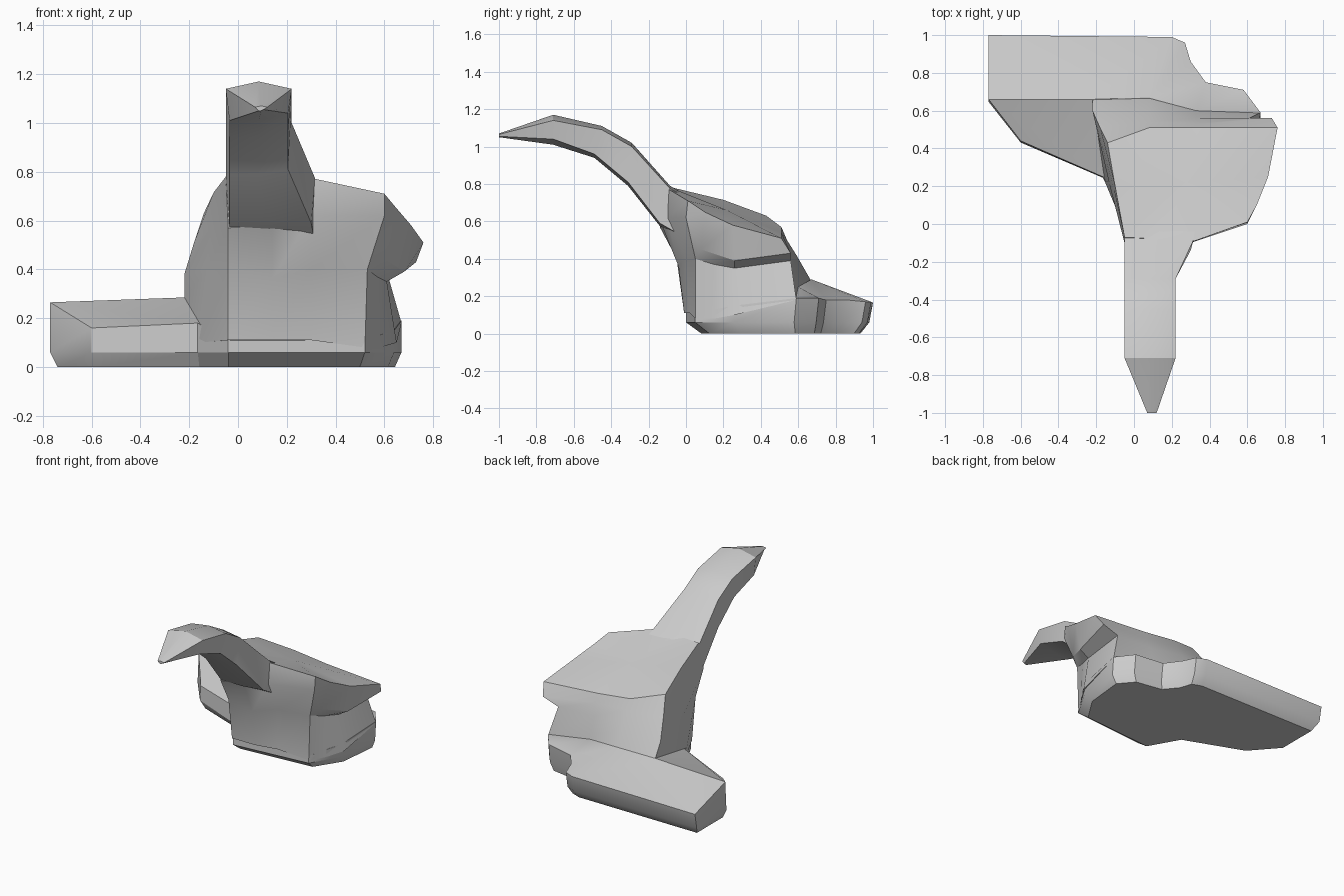
import bpy, bmesh
from math import radians


def finish(name, bm):
    # Consistent normals, smooth surface with sharp creases
    bmesh.ops.recalc_face_normals(bm, faces=bm.faces[:])
    for f in bm.faces:
        f.smooth = True
    for e in bm.edges:
        e.smooth = len(e.link_faces) == 2 and e.calc_face_angle(3.0) < radians(28)
    me = bpy.data.meshes.new(name)
    bm.to_mesh(me)
    bm.free()
    ob = bpy.data.objects.new(name, me)
    bpy.context.collection.objects.link(ob)
    return ob


def skin(bm, rings):
    # Bridge successive rings with quads, return the vertex rings
    vr = [[bm.verts.new(p) for p in r] for r in rings]
    n = len(rings[0])
    for a, b in zip(vr, vr[1:]):
        for i in range(n):
            j = (i + 1) % n
            bm.faces.new((a[i], a[j], b[j], b[i]))
    return vr


# Low foot slab: tapered plinth with a sloping top
top = [(-.77, .66, .265), (-.6, .44, .16), (-.165, .25, .18), (-.04, 0, .11),
       (.52, .05, .11), (.64, .26, .15), (.67, .59, .19), (.58, .71, .19),
       (.38, .75, .18), (.3, .86, .18), (.27, .96, .17), (.2, .99, .17), (-.77, 1, .165)]
mid = [(x, y * .98, .06) for x, y, z in top]
low = [(x * .96, .55 + (y - .55) * .85, 0) for x, y, z in top]
bm = bmesh.new()
rings = skin(bm, [low, mid, top])
bm.faces.new(rings[0])
v = rings[2] + [bm.verts.new(p) for p in [(-.22, .66, .285), (.08, .67, .29), (.33, .6, .25)]]
for face in [(0, 1, 2, 13), (2, 3, 4, 15, 14, 13), (4, 5, 6, 15), (15, 6, 7, 8),
             (14, 15, 8, 9), (14, 9, 10, 11), (13, 14, 11, 12), (0, 13, 12)]:
    bm.faces.new([v[i] for i in face])
finish("foot_slab", bm)

# Main rock: four rings from the foot up to the overhanging sloped top
base = [(-.04, -.01, .11), (.14, -.01, .11), (.3, .02, .11), (.52, .05, .08), (.58, .15, .08),
        (.65, .26, .1), (.67, .59, .18), (.33, .6, .25), (.08, .67, .28), (-.22, .66, .28),
        (-.165, .25, .1)]
waist = [(-.04, -.05, .4), (.14, -.04, .36), (.3, 0, .4), (.53, .05, .4), (.57, .15, .37),
         (.61, .26, .35), (.61, .56, .39), (.33, .56, .4), (.08, .59, .42), (-.22, .6, .38),
         (-.13, .21, .4)]
ledge = [(-.04, -.14, .57), (.14, -.13, .58), (.3, -.1, .62), (.6, 0, .62), (.59, .08, .45),
         (.68, .26, .39), (.73, .56, .43), (.34, .53, .48), (.08, .54, .5), (-.18, .51, .51),
         (-.11, .2, .57)]
crown = [(-.05, -.07, .78), (.14, -.08, .78), (.32, -.09, .77), (.6, .01, .71), (.65, .1, .65),
         (.71, .25, .58), (.76, .51, .51), (.34, .51, .54), (.08, .51, .57), (-.14, .43, .63),
         (-.1, .2, .715)]
bm = bmesh.new()
rings = skin(bm, [base, waist, ledge, crown])
bm.faces.new(rings[0])
peak = bm.verts.new((.28, .22, .66))
for a, b in zip(rings[3], rings[3][1:] + rings[3][:1]):
    bm.faces.new((a, b, peak))
finish("main_rock", bm)

# Neck: curved beam rising forward to a blunt point
# (top y, top z, bottom y, bottom z, left x, right x, ridge height)
stations = [(-1, 1.07, -1, 1.05, .07, .12, .005), (-.71, 1.17, -.71, 1.01, -.05, .22, .03),
            (-.45, 1.11, -.49, .94, -.05, .22, .02), (-.29, 1.02, -.31, .79, -.05, .22, .02),
            (-.085, .79, -.14, .575, -.05, .315, .015), (.04, .72, 0, .5, -.045, .33, .01)]
sections = []
for yt, zt, yb, zb, xl, xr, r in stations:
    xm = (xl + xr) / 2
    sections.append([(xl, yt, zt - r), (xm, yt, zt), (xr, yt, zt - r),
                     (xr - .015, yb, zb + r), (xm, yb, zb), (xl + .015, yb, zb)])
bm = bmesh.new()
rings = skin(bm, sections)
bm.faces.new(rings[0])
bm.faces.new(rings[-1])
finish("neck", bm)
